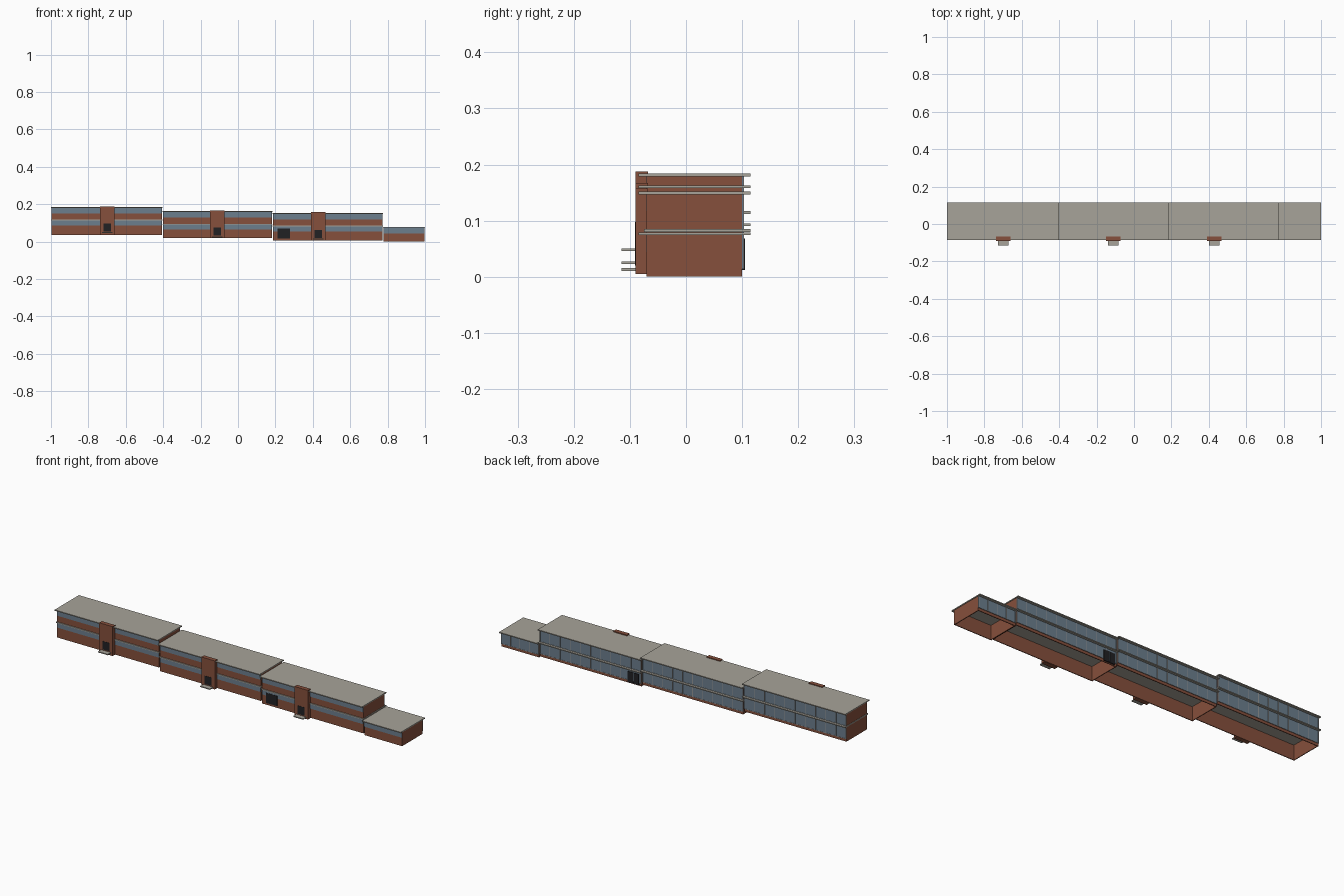
import bpy

cube = bpy.data.objects.get("Cube")
if cube:
    bpy.data.objects.remove(cube, do_unlink=True)


def material(name, r, g, b):
    m = bpy.data.materials.new(name)
    m.use_nodes = True
    m.diffuse_color = (r, g, b, 1)
    m.node_tree.nodes["Principled BSDF"].inputs["Base Color"].default_value = (r, g, b, 1)
    return m


brick = material("red_brick", 0.24, 0.08, 0.045)
concrete = material("pale_concrete", 0.39, 0.37, 0.32)
glass = material("blue_grey_glass", 0.15, 0.21, 0.27)
frame = material("window_frame_grey", 0.3, 0.31, 0.31)
dark = material("dark_door", 0.015, 0.015, 0.017)


def box(name, x, y, z, mat):
    """Box spanning the (low, high) pairs x, y and z."""
    signs = [(i, j, k) for i in (0, 1) for j in (0, 1) for k in (0, 1)]
    faces = [(0, 1, 3, 2), (4, 6, 7, 5), (0, 4, 5, 1),
             (2, 3, 7, 6), (0, 2, 6, 4), (1, 5, 7, 3)]
    mesh = bpy.data.meshes.new(name)
    mesh.from_pydata([(x[i], y[j], z[k]) for i, j, k in signs], [], faces)
    mesh.materials.append(mat)
    obj = bpy.data.objects.new(name, mesh)
    bpy.context.collection.objects.link(obj)
    return obj


FRONT, BACK = -0.07, 0.10
WALL = 0.004
SLAB = 0.005


def slab(name, x0, x1, y0, top):
    box(name, (x0, x1), (y0, 0.115), (top - SLAB, top), concrete)


def back_glazing(name, x0, x1, z0, z1, panes):
    # Glass band with evenly spaced mullions and a sill rail
    box(name + "_back_glass", (x0, x1), (BACK, BACK + 0.002), (z0, z1), glass)
    step = (x1 - x0) / panes
    for i in range(panes + 1):
        c = min(max(x0 + i * step, x0 + 0.0015), x1 - 0.0015)
        box(name + "_mullion", (c - 0.0015, c + 0.0015), (BACK, BACK + 0.0035), (z0, z1), frame)
    box(name + "_sill", (x0, x1), (BACK, BACK + 0.003), (z0, z0 + 0.002), frame)


def section(name, x0, x1, base, tops, panes):
    """Open-bottomed wing; tops lists the slab tops, lowest first."""
    a, b = x0 + 0.003, x1 - 0.003
    high = tops[-1] - SLAB
    # Brick shell
    box(name + "_front_wall", (a, b), (FRONT, FRONT + WALL), (base, high), brick)
    box(name + "_back_wall", (a, b), (BACK - WALL, BACK), (base, high), brick)
    for side, x in (("right", a), ("left", b - WALL)):
        box(f"{name}_{side}_wall", (x, x + WALL), (FRONT, BACK), (base, high), brick)
    # Storeys
    low = base + 0.014
    for level, top in enumerate(tops):
        label = f"{name}_storey_{level + 1}"
        roof = top == tops[-1]
        slab(label + ("_roof" if roof else "_floor_slab"), x0, x1,
             -0.085 if roof else -0.075, top)
        strip = 0.03 if roof else 0.025
        box(label + "_front_window", (a, b), (FRONT - 0.001, FRONT),
            (top - SLAB - strip, top - SLAB), glass)
        back_glazing(label, a, b, low, top - SLAB, panes)
        low = top


section("upper_wing", -1.0, -0.404, 0.035, (0.117, 0.184), 10)
section("middle_wing", -0.404, 0.184, 0.018, (0.095, 0.163), 10)
section("lower_wing", 0.184, 0.776, 0.007, (0.085, 0.152), 10)
section("end_wing", 0.776, 1.0, 0.0, (0.079,), 4)

# Entrance towers with door and projecting step
for name, x, base, top, step in (("upper", -0.70, 0.035, 0.188, 0.048),
                                 ("middle", -0.11, 0.018, 0.167, 0.025),
                                 ("lower", 0.428, 0.005, 0.157, 0.013)):
    box(name + "_entrance_tower", (x - 0.039, x + 0.039), (-0.09, FRONT + 0.002),
        (base, top), brick)
    box(name + "_entrance_door", (x - 0.02, x + 0.02), (-0.091, -0.09),
        (step + 0.007, step + 0.05), dark)
    box(name + "_entrance_step", (x - 0.028, x + 0.028), (-0.115, -0.089),
        (step - 0.0025, step + 0.0025), concrete)

# Wide double doors through the lower wing
box("front_double_door", (0.211, 0.277), (FRONT - 0.002, FRONT), (0.017, 0.07), dark)
for i in range(2):
    x = 0.2 + i * 0.034
    box("back_door_leaf", (x, x + 0.03), (BACK, BACK + 0.005), (0.012, 0.068), dark)
